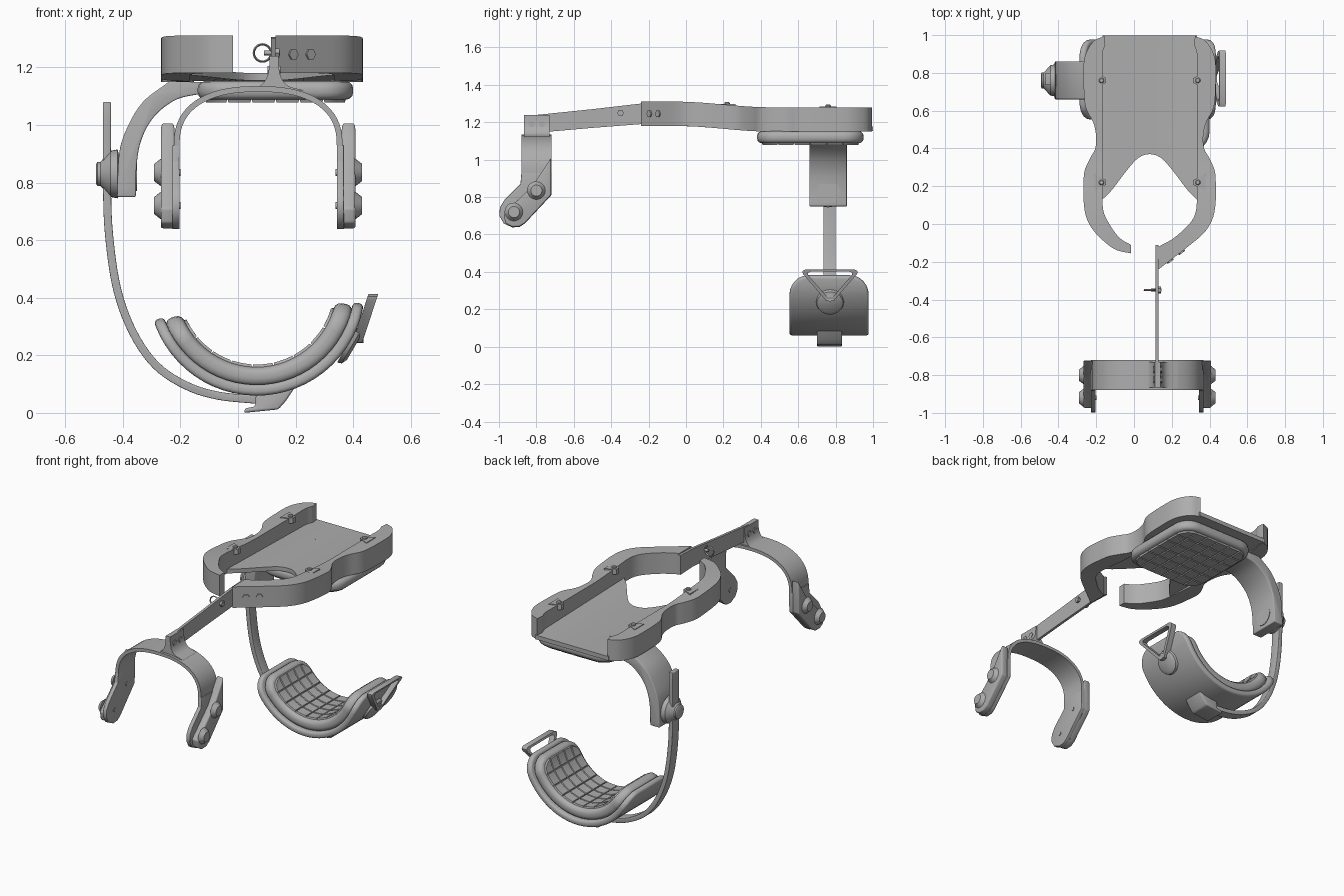
import bpy, bmesh
from math import sin, cos, pi, radians
from mathutils import Vector

cube = bpy.data.objects.get("Cube")
if cube:
    bpy.data.objects.remove(cube, do_unlink=True)

GREY = (0.42, 0.42, 0.42, 1)
mat = bpy.data.materials.new("plain grey")
mat.use_nodes = True
mat.diffuse_color = GREY
mat.node_tree.nodes["Principled BSDF"].inputs["Base Color"].default_value = GREY


def finish(bm, name):
    for f in bm.faces:
        f.smooth = True
    for e in bm.edges:
        e.smooth = e.calc_face_angle(0) < radians(35)
    mesh = bpy.data.meshes.new(name)
    bm.to_mesh(mesh)
    bm.free()
    mesh.materials.append(mat)
    obj = bpy.data.objects.new(name, mesh)
    bpy.context.collection.objects.link(obj)
    return obj


def spline(points, steps=5):
    """Smooth curve through points of any dimension."""
    p = [Vector(q) for q in points]
    p = [2 * p[0] - p[1]] + p + [2 * p[-1] - p[-2]]
    out = []
    for a, b, c, d in zip(p, p[1:], p[2:], p[3:]):
        for k in range(steps):
            t = k / steps
            out.append(0.5 * (2 * b + (c - a) * t + (2 * a - 5 * b + 4 * c - d) * t * t
                              + (3 * b - a - 3 * c + d) * t ** 3))
    return out + [p[-2]]


def ribbon(path, width):
    """Closed outline around a path."""
    left, right = [], []
    for i, p in enumerate(path):
        d = (path[min(i + 1, len(path) - 1)] - path[max(i - 1, 0)]).normalized()
        n = Vector((-d.y, d.x)) * width / 2
        left.append(p + n)
        right.append(p - n)
    return left + right[::-1]


def rounded(cx, cy, hw, hh, r, n=6):
    """Rounded rectangle outline."""
    out = []
    for q, (sx, sy) in enumerate(((1, 1), (-1, 1), (-1, -1), (1, -1))):
        for k in range(n + 1):
            a = (q + k / n) * pi / 2
            out.append((cx + sx * (hw - r) + r * cos(a), cy + sy * (hh - r) + r * sin(a)))
    return out


def prism_mesh(pts, axis, a, b, bevel=0):
    place = {"x": lambda p, t: (t, p[0], p[1]), "y": lambda p, t: (p[0], t, p[1]),
             "z": lambda p, t: (p[0], p[1], t)}[axis]
    bm = bmesh.new()
    lo = [bm.verts.new(place(p, a)) for p in pts]
    hi = [bm.verts.new(place(p, b)) for p in pts]
    bm.faces.new(lo)
    bm.faces.new(hi)
    for i in range(len(pts)):
        bm.faces.new((lo[i - 1], lo[i], hi[i], hi[i - 1]))
    bmesh.ops.recalc_face_normals(bm, faces=bm.faces)
    if bevel:
        edges = [e for e in bm.edges if e.calc_face_angle(0) > 0.6]
        bmesh.ops.bevel(bm, geom=edges, offset=bevel, segments=3, profile=0.5,
                        affect="EDGES", clamp_overlap=True)
    return bm


def prism(name, pts, axis, a, b, bevel=0):
    return finish(prism_mesh(pts, axis, a, b, bevel), name)


def strip(name, sections, closed=False):
    """Skin a row of four-point sections."""
    bm = bmesh.new()
    rows = [[bm.verts.new(v) for v in s] for s in sections]
    for i in range(0 if closed else 1, len(rows)):
        for k in range(4):
            bm.faces.new((rows[i - 1][k - 1], rows[i - 1][k], rows[i][k], rows[i][k - 1]))
    if not closed:
        bm.faces.new(rows[0])
        bm.faces.new(rows[-1])
    bmesh.ops.recalc_face_normals(bm, faces=bm.faces)
    return finish(bm, name)


def turned(name, profile, centre, direction, n=32):
    """Solid of revolution; profile is (distance, radius)."""
    rot = Vector(direction).to_track_quat("Z", "Y")
    bm = bmesh.new()
    rings = [[bm.verts.new(Vector(centre) + rot @ Vector((r * cos(2 * pi * k / n), r * sin(2 * pi * k / n), d)))
              for k in range(n)] for d, r in profile]
    for a, b in zip(rings, rings[1:]):
        for k in range(n):
            bm.faces.new((a[k - 1], a[k], b[k], b[k - 1]))
    bm.faces.new(rings[0])
    bm.faces.new(rings[-1])
    bmesh.ops.recalc_face_normals(bm, faces=bm.faces)
    return finish(bm, name)


def cuts(bm, axis, values):
    for v in values:
        co = [0, 0, 0]
        no = [0, 0, 0]
        co[axis], no[axis] = v, 1
        bmesh.ops.bisect_plane(bm, geom=bm.verts[:] + bm.edges[:] + bm.faces[:], plane_co=co, plane_no=no)


def spread(centre, half, n):
    return [centre + half * (2 * (i + 1) / (n + 1) - 1) for i in range(n)]


def tile_sheet(pts, z, cx, cy, hw, hh, nx, ny):
    """Grid of raised cushions facing down."""
    bm = bmesh.new()
    face = bm.faces.new([bm.verts.new((x, y, z)) for x, y in pts])
    face.normal_update()
    if face.normal.z > 0:
        face.normal_flip()
    cuts(bm, 0, spread(cx, hw, nx))
    cuts(bm, 1, spread(cy, hh, ny))
    bm.normal_update()
    bmesh.ops.inset_individual(bm, faces=bm.faces[:], thickness=0.006, depth=0.012)
    return bm


# Tray walls: outer and inner edge per station, measured from the tray centre line
TX = 0.083


def rise(y):
    t = max(0, min(1, (0.45 - y) / 0.5))
    return 1.15 + 0.03 * t * t * (3 - 2 * t)


side = [(.24, .995, .235, .95), (.3, .965, .25, .9), (.345, .88, .25, .8), (.35, .75, .25, .7),
        (.34, .62, .25, .6), (.3, .54, .25, .53), (.284, .47, .25, .46), (.288, .4, .25, .39),
        (.315, .35, .25, .34), (.345, .28, .25, .27), (.35, .2, .25, .2), (.348, .1, .25, .13),
        (.33, .02, .245, .07), (.285, -.05, .225, .02)]
tails = {-1: [(.22, -.11, .18, -.05), (.17, -.14, .145, -.085), (.1, -.155, .1, -.11)],
         1: [(.2, -.122, .18, -.03), (.12, -.184, .12, -.08), (.047, -.24, .047, -.12)]}
for s, label in ((-1, "right"), (1, "left")):
    rows = []
    for a, b, c, d in spline(side + tails[s], 4):
        rows.append([(TX + s * a, b, rise(b)), (TX + s * c, d, rise(d)),
                     (TX + s * c, d, rise(d) + 0.13), (TX + s * a, b, rise(b) + 0.13)])
    strip("tray_wall_" + label, rows)
    # Corner clips with screws
    for y in (0.76, 0.22):
        x, z = TX + s * 0.255, rise(y) + 0.1
        tab = [(x + s * 0.04, y - 0.045), (x + s * 0.04, y + 0.045), (x - s * 0.025, y + 0.012), (x - s * 0.025, y - 0.012)]
        prism("clip_tab", tab, "z", z, z + 0.034)
        turned("clip_screw", [(0, .014), (.04, .014), (.045, .01)], (x, y, z), (0, 0, 1), 12)

# Tray floor with an arched front edge
rows = []
for u, y in spline([(-.25, .13), (-.2, .18), (-.12, .285), (-.06, .35), (0, .37),
                    (.06, .35), (.12, .285), (.2, .18), (.25, .13)], 3):
    rows.append([(TX + u, 0.999, 1.152), (TX + u, y, rise(y) + 0.002),
                 (TX + u, y, rise(y) + 0.028), (TX + u, 0.999, 1.178)])
strip("tray_floor", rows)
for x, y in ((-.11, .77), (-.02, .77), (-.07, .72), (-.07, .79)):
    turned("floor_rivet", [(0, .009), (.006, .009)], (x, y, 1.175), (0, 0, 1), 12)

# Cushion under the tray
prism("upper_pad", rounded(.13, .665, .27, .285, .11), "z", 1.088, 1.152, 0.025)
finish(tile_sheet(rounded(.13, .665, .245, .26, .09), 1.09, .13, .665, .25, .26, 5, 5), "upper_pad_tiles")

# Side bracket and knob
outer = spline([(-.24, 1.15), (-.33, 1.08), (-.385, .99), (-.413, .9), (-.42, .75)])
inner = spline([(-.355, .75), (-.352, .86), (-.335, .95), (-.29, 1.03), (-.21, 1.09), (-.1, 1.115), (-.08, 1.15)])
prism("side_bracket", outer + inner, "y", .66, .86, 0.008)
turned("knob", [(0, .062), (.055, .062), (.06, .085), (.085, .08), (.12, .042), (.13, .042), (.135, .034)],
       (-.358, .76, .83), (-1, 0, 0))
turned("knob_inner_disc", [(0, .06), (.006, .06)], (-.357, .76, .83), (1, 0, 0))

# Curved hanging bar
bar = spline([(-.455, 1.08), (-.455, .8), (-.448, .62), (-.42, .43), (-.365, .28), (-.285, .165),
              (-.18, .095), (-.07, .06), (.07, .045)])
prism("hanging_bar", ribbon(bar, .028), "y", .735, .8, 0.004)
prism("bar_socket", [(.02, 0), (.14, .012), (.165, .04), (.205, .1), (.09, .08), (.06, .055), (.06, .022), (.025, .016)],
      "y", .7, .835, 0.008)


# Lower cuff: flat layers rolled around an axis along y
def rolled(bm, name):
    cuts(bm, 0, spread(0, .45, 27))
    for v in bm.verts:
        a, r = radians(274.5) + v.co.x / .325, v.co.z
        v.co = (.065 + r * cos(a), .765 + v.co.y, .436 + r * sin(a))
    bmesh.ops.reverse_faces(bm, faces=bm.faces)
    return finish(bm, name)


rolled(prism_mesh(rounded(0, 0, .435, .212, .1), "z", .338, .376, 0.014), "cuff_shell")
rolled(prism_mesh(rounded(0, 0, .425, .195, .1), "z", .277, .342, 0.025), "cuff_pad")
rolled(tile_sheet(rounded(0, 0, .4, .17, .08), .28, 0, 0, .4, .17, 8, 4), "cuff_tiles")

# Strap loop on the cuff
turned("strap_boss", [(0, .075), (.015, .07), (.025, .05)], (.382, .77, .24), (.86, 0, -.5))
turned("strap_foot", [(0, .02), (.06, .02)], (.375, .77, .262), (1, 0, 0), 16)
rows = []
for y, t in ((.75, 0), (.79, 0), (.915, .86), (.918, .95), (.9, 1), (.64, 1), (.622, .95), (.625, .86)):
    pair = [(y, t), (.77 + .8 * (y - .77), .65 + .8 * (t - .65))]
    (ya, ta), (yb, tb) = pair
    xa, xb = .415 + .055 * ta, .415 + .055 * tb
    za, zb = .245 + .168 * ta, .245 + .168 * tb
    rows.append([(xa - .017, ya, za), (xa + .017, ya, za), (xb + .017, yb, zb), (xb - .017, yb, zb)])
strip("strap_loop", rows, True)

# Front arm, eye bolt and nuts
prism("front_arm", [(-.11, 1.185), (-.11, 1.305), (-.24, 1.3), (-.5, 1.27), (-.84, 1.235), (-.84, 1.15), (-.73, 1.15), (-.5, 1.17), (-.24, 1.19)],
      "x", .115, .131)
turned("eye_bolt", [(0, .008), (.055, .008)], (.09, -.35, 1.25), (1, 0, 0), 12)
turned("eye_bolt_nut", [(0, .018), (.014, .018)], (.13, -.35, 1.25), (1, 0, 0), 6)
rows = []
for k in range(24):
    c, s = cos(k * pi / 12), sin(k * pi / 12)
    rows.append([(.085 + r * c, y, 1.25 + r * s) for r, y in ((.026, -.35), (.03, -.356), (.034, -.35), (.03, -.344))])
strip("eye_ring", rows, True)
for x, y in ((.19, -.193), (.25, -.147)):
    turned("arm_nut", [(0, .02), (.008, .02)], (x, y, 1.245), (.6, -.8, 0), 6)

# Front bracket: arched band, lug and two legs
BX = 0.07
arch = [Vector((BX - .283, .84))]
for k in range(33):
    a = pi - pi * k / 32
    c, s = cos(a), abs(sin(a))
    arch.append(Vector((BX + .283 * (1 if c > 0 else -1) * abs(c) ** .83, .93 + .195 * s ** .83)))
arch.append(Vector((BX + .283, .84)))
prism("front_band", ribbon(arch, .02), "y", -.88, -.72)
flare = spline([(.02, 1.12), (.075, 1.135), (.1, 1.165), (.108, 1.2), (.11, 1.24)], 3)
prism("band_lug", flare + [Vector((.25 - p.x, p.y)) for p in flare[::-1]], "y", -.865, -.73)
for y in (-.825, -.77):
    turned("lug_bolt", [(0, .018), (.046, .018)], (.102, y, 1.19), (1, 0, 0), 6)

plate = [(-.72, .93), (-.72, .81), (-.86, .66), (-.89, .64), (-.93, .638), (-.975, .66), (-.998, .7),
         (-.995, .745), (-.97, .785), (-.885, .87), (-.88, .93)]
housing = [(-.722, 1.01), (-.722, .81), (-.86, .662), (-.89, .643), (-.93, .641), (-.965, .66), (-.975, .71), (-.82, .86), (-.76, .95)]
for s, label in ((-1, "right"), (1, "left")):
    prism("leg_plate_" + label, plate, "x", BX + s * .273, BX + s * .298, 0.003)
    prism("leg_housing_" + label, housing, "x", BX + s * .29, BX + s * .338, 0.008)
    for y, z in ((-.8, .835), (-.92, .72)):
        turned("leg_knob_" + label, [(0, .05), (.018, .036), (.026, .03)], (BX + s * .335, y, z), (s, 0, 0), 24)
        turned("leg_pin_" + label, [(0, .012), (.005, .012)], (BX + s * .274, y, z), (-s, 0, 0), 12)
